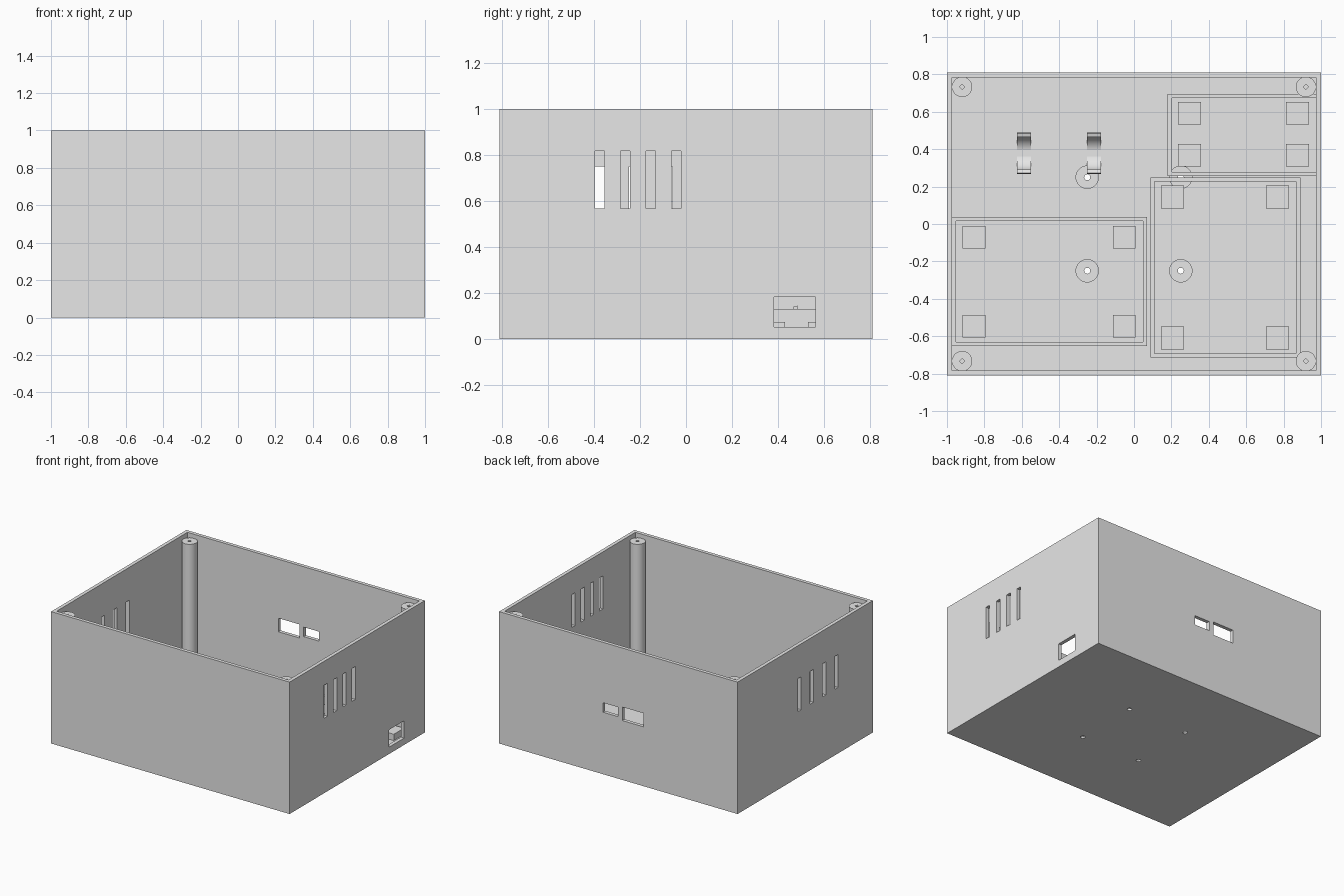
import bpy, bmesh, math
from mathutils import Matrix, Vector

if "Cube" in bpy.data.objects:
    bpy.data.objects.remove(bpy.data.objects["Cube"], do_unlink=True)

W, D, H = 1.0, 0.81, 1.0        # half width, half depth, height
T = 0.027                       # wall and floor thickness
FOOT_TOP, RIM_TOP = 0.075, 0.13

grey = bpy.data.materials.new("plain_grey")
grey.use_nodes = True
grey.diffuse_color = (0.8, 0.8, 0.8, 1)
grey.node_tree.nodes["Principled BSDF"].inputs["Base Color"].default_value = (0.8, 0.8, 0.8, 1)


def finish(name, bm):
    bmesh.ops.recalc_face_normals(bm, faces=bm.faces)
    mesh = bpy.data.meshes.new(name)
    bm.to_mesh(mesh)
    bm.free()
    mesh.materials.append(grey)
    obj = bpy.data.objects.new(name, mesh)
    bpy.context.collection.objects.link(obj)
    return obj


def add_box(bm, x, y, z):
    """Add a box given its (low, high) range on each axis."""
    lo, hi = (Vector(c) for c in zip(x, y, z))
    size = hi - lo
    m = Matrix.Translation((lo + hi) / 2) @ Matrix.Diagonal((*size, 1))
    bmesh.ops.create_cube(bm, size=1, matrix=m)


def add_cylinder(bm, x, y, z, r, sides):
    bmesh.ops.create_cone(bm, cap_ends=True, segments=sides, radius1=r, radius2=r,
                          depth=z[1] - z[0],
                          matrix=Matrix.Translation((x, y, sum(z) / 2)))


def cut(obj, bm):
    """Subtract the cutter mesh from the object and discard the cutter."""
    cutter = finish("cutter", bm)
    cutter.hide_render = True
    mod = obj.modifiers.new("cut", 'BOOLEAN')
    mod.operation, mod.solver, mod.object = 'DIFFERENCE', 'EXACT', cutter
    graph = bpy.context.evaluated_depsgraph_get()
    mesh = bpy.data.meshes.new_from_object(obj.evaluated_get(graph))
    obj.modifiers.clear()
    obj.data = mesh
    bpy.data.objects.remove(cutter, do_unlink=True)


def smooth(obj):
    bpy.ops.object.select_all(action='DESELECT')
    obj.select_set(True)
    bpy.context.view_layer.objects.active = obj
    bpy.ops.object.shade_smooth_by_angle(angle=math.radians(30))


# Open case: outer block with the inside removed
bm = bmesh.new()
add_box(bm, (-W, W), (-D, D), (0, H))
case = finish("case_shell", bm)
bm = bmesh.new()
add_box(bm, (-W + T, W - T), (-D + T, D - T), (T, H + 0.2))
cut(case, bm)

# Openings in the walls: vent slots, side port and two back ports
bm = bmesh.new()
for i in range(4):
    for side, pitch, z in ((1, 0.111, 0.568), (-1, 0.148, 0.5)):
        y = -0.375 + i * pitch
        add_box(bm, sorted((side * 0.95, side * 1.05)), (y - 0.02, y + 0.02), (z, z + 0.25))
add_box(bm, (0.95, 1.05), (0.383, 0.562), (0.052, 0.183))
add_box(bm, (-0.21, -0.033), (0.75, 0.9), (0.45, 0.553))
add_box(bm, (0.003, 0.13), (0.75, 0.9), (0.47, 0.542))
cut(case, bm)

# Recessed screw holes in the floor
corners = [(sx, sy) for sx in (-1, 1) for sy in (-1, 1)]
for r, z in ((0.06, (0.014, 0.1)), (0.016, (-0.1, 0.1))):
    bm = bmesh.new()
    for sx, sy in corners:
        add_cylinder(bm, sx * 0.25, sy * 0.25, z, r, 32)
    cut(case, bm)

# Corner screw posts with small four-sided pilot holes
for sx, sy in corners:
    name = f"{'back' if sy > 0 else 'front'}_{'left' if sx > 0 else 'right'}_post"
    bm = bmesh.new()
    add_cylinder(bm, sx * 0.919, sy * 0.733, (T, 0.967), 0.054, 40)
    post = finish(name, bm)
    bm = bmesh.new()
    add_cylinder(bm, sx * 0.919, sy * 0.733, (0.65, 1.1), 0.014, 4)
    cut(post, bm)
    smooth(post)

# Board trays: outer x and y ranges, foot centres, and the side formed by the case wall
trays = (
    ("back_left", (0.18, W - T), (0.257, 0.695), (0.297, 0.874), (0.368, 0.592), False),
    ("front_left", (0.087, 0.889), (-0.715, 0.249), (0.205, 0.767), (-0.609, 0.145), True),
    ("front_right", (-W + T, 0.07), (-0.652, 0.037), (-0.855, -0.052), (-0.547, -0.071), True),
)
R = 0.022                       # rim thickness
F = 0.061                       # half foot width
for name, x, y, foot_x, foot_y, closed in trays:
    bm = bmesh.new()
    z = (T, RIM_TOP)
    add_box(bm, (x[0], x[0] + R), y, z)
    x_end = x[1] - R if closed else x[1]
    for y0 in (y[0], y[1] - R):
        add_box(bm, (x[0] + R, x_end), (y0, y0 + R), z)
    if closed:
        add_box(bm, (x_end, x[1]), y, z)
    finish(name + "_tray_rim", bm)
    bm = bmesh.new()
    for fx in foot_x:
        for fy in foot_y:
            add_box(bm, (fx - F, fx + F), (fy - F, fy + F), (T, FOOT_TOP))
    finish(name + "_tray_feet", bm)

# Open-topped cable clips: a bit over half a ring, extruded sideways
for name, x0 in (("outer_cable_clip", -0.625), ("inner_cable_clip", -0.25)):
    bm = bmesh.new()
    steps, tip = 32, math.radians(16)
    angles = [math.pi - tip + (math.pi + 2 * tip) * i / steps for i in range(steps + 1)]
    ring = [(0.11, a) for a in angles] + [(0.09, a) for a in reversed(angles)]
    verts = [bm.verts.new((x0, 0.378 + r * math.cos(a), 0.115 + r * math.sin(a)))
             for r, a in ring]
    face = bm.faces.new(verts)
    out = bmesh.ops.extrude_face_region(bm, geom=[face])["geom"]
    bmesh.ops.translate(bm, vec=(0.073, 0, 0),
                        verts=[v for v in out if isinstance(v, bmesh.types.BMVert)])
    smooth(finish(name, bm))
